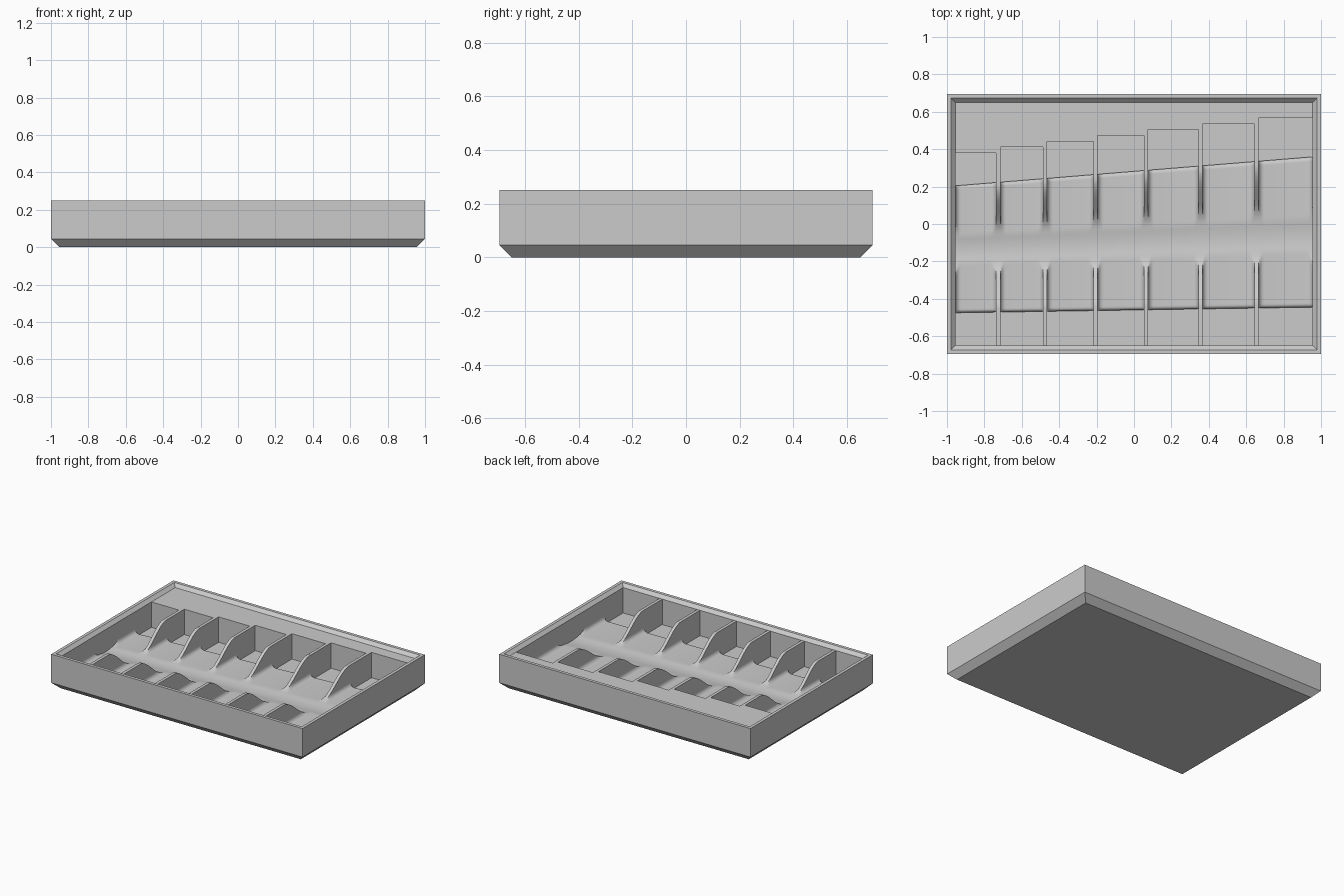
import bpy, bmesh, math

cube = bpy.data.objects.get("Cube")
if cube:
    bpy.data.objects.remove(cube, do_unlink=True)

GREY = bpy.data.materials.new("light grey plastic")
GREY.use_nodes = True
GREY.diffuse_color = (0.6, 0.6, 0.6, 1)
GREY.node_tree.nodes["Principled BSDF"].inputs["Base Color"].default_value = (0.6, 0.6, 0.6, 1)

HX, HY = 0.955, 0.65              # half size of the inside
FLOOR, REST, TOP = 0.045, 0.075, 0.2275
WALL, FILLET = 0.011, 0.03        # half divider thickness, floor fillet radius
DIVIDERS = [-0.726, -0.475, -0.205, 0.065, 0.355, 0.655]


def finish(name, bm, smooth=False):
    mesh = bpy.data.meshes.new(name)
    bm.to_mesh(mesh)
    bm.free()
    ob = bpy.data.objects.new(name, mesh)
    bpy.context.collection.objects.link(ob)
    mesh.materials.append(GREY)
    if smooth:
        bpy.ops.object.select_all(action='DESELECT')
        ob.select_set(True)
        bpy.context.view_layer.objects.active = ob
        bpy.ops.object.shade_smooth_by_angle(angle=math.radians(35))
    return ob


def box(name, x0, x1, y0, y1, z0, z1):
    bm = bmesh.new()
    bmesh.ops.create_cube(bm, size=1)
    for v in bm.verts:
        v.co = (x0 if v.co.x < 0 else x1, y0 if v.co.y < 0 else y1, z0 if v.co.z < 0 else z1)
    return finish(name, bm)


# Tray shell: rectangular rings from the underside, over the rim, to the floor
bm = bmesh.new()
rings = []
for inset, z in [(0.045, 0), (0, 0.045), (0, 0.25), (0.0225, 0.25), (0.045, TOP), (0.045, FLOOR)]:
    x, y = 1 - inset, 0.695 - inset
    rings.append([bm.verts.new((sx * x, sy * y, z)) for sx, sy in [(-1, -1), (1, -1), (1, 1), (-1, 1)]])
for a, b in zip(rings, rings[1:]):
    for i in range(4):
        j = (i + 1) % 4
        bm.faces.new((a[i], a[j], b[j], b[i]))
bm.faces.new(rings[0][::-1])
bm.faces.new(rings[-1])
finish("tray_shell", bm)


# Lines that slant across the tray: back and front of the finger scoop, and its middle
def back_line(x):
    return 0.282 + 0.081 * x


def front_line(x):
    return -0.46 + 0.0157 * x


def mid_line(x):
    return -0.1 + 0.038 * x


# Back shelf, stepped so that each pocket is longer than the last
edges = [-HX] + DIVIDERS + [HX]
shelf_y = [0.38 + 0.031 * i for i in range(len(DIVIDERS) + 1)]
for i, y in enumerate(shelf_y):
    x0 = edges[i] - (WALL if i else 0)
    box(f"back_shelf_{i + 1}", x0, edges[i + 1], y, HY, FLOOR, TOP)

# Full height ends of the dividers
for i, x in enumerate(DIVIDERS):
    box(f"divider_back_{i + 1}", x - WALL, x + WALL, back_line(x), shelf_y[i + 1], FLOOR, TOP)
    box(f"divider_front_{i + 1}", x - WALL, x + WALL, -HY, front_line(x), FLOOR, TOP)


# Scoop height along the pockets: a shallow channel, then an S up to full height
def scoop(t):
    a = abs(t)
    if a < 0.2:
        return REST - 0.008 * (1 - (a / 0.2) ** 2)
    s = min(1, (a - 0.2) / 0.75)
    return REST + (TOP - REST) * s * s * (3 - 2 * s)


# Raised rest, with its two outer edges rounded down to the floor
def rest(t):
    over = max(0, (abs(t) - 0.95) / 0.05)
    return REST - 0.02 * (1 - math.sqrt(max(0, 1 - over * over)))


# Columns across the tray: (x, fillet height), or None on the top of a divider
columns = []
for i in range(len(edges) - 1):
    x0 = edges[i] + (WALL if i else 0)
    x1 = edges[i + 1] - (WALL if i < len(DIVIDERS) else 0)
    arc = [(FILLET * (1 - math.cos(math.pi * k / 12)), FILLET * (1 - math.sin(math.pi * k / 12)))
           for k in range(7)]
    columns += [(x0 + d, h) for d, h in arc]
    columns += [(x1 - d, h) for d, h in reversed(arc)]
    if i < len(DIVIDERS):
        columns += [(x1, None), (x1 + 2 * WALL, None)]

# Scooped middle: rests, fillets and dipping dividers in one sheet
STEPS = 60
ts = [-1] + [math.sin(math.pi * (k / STEPS - 0.5)) for k in range(STEPS + 1)] + [1]
bm = bmesh.new()
grid = []
for x, h in columns:
    line = []
    for k, t in enumerate(ts):
        end = back_line(x) if t > 0 else front_line(x)
        y = mid_line(x) + abs(t) * (end - mid_line(x))
        z = scoop(t) if h is None else min(scoop(t), rest(t) + h)
        if k in (0, len(ts) - 1):
            z = FLOOR
        line.append(bm.verts.new((x, y, z)))
    grid.append(line)
for a, b in zip(grid, grid[1:]):
    for k in range(len(ts) - 1):
        bm.faces.new((a[k], b[k], b[k + 1], a[k + 1]))
bmesh.ops.remove_doubles(bm, verts=bm.verts, dist=0.00005)
finish("scooped_rest", bm, smooth=True)
